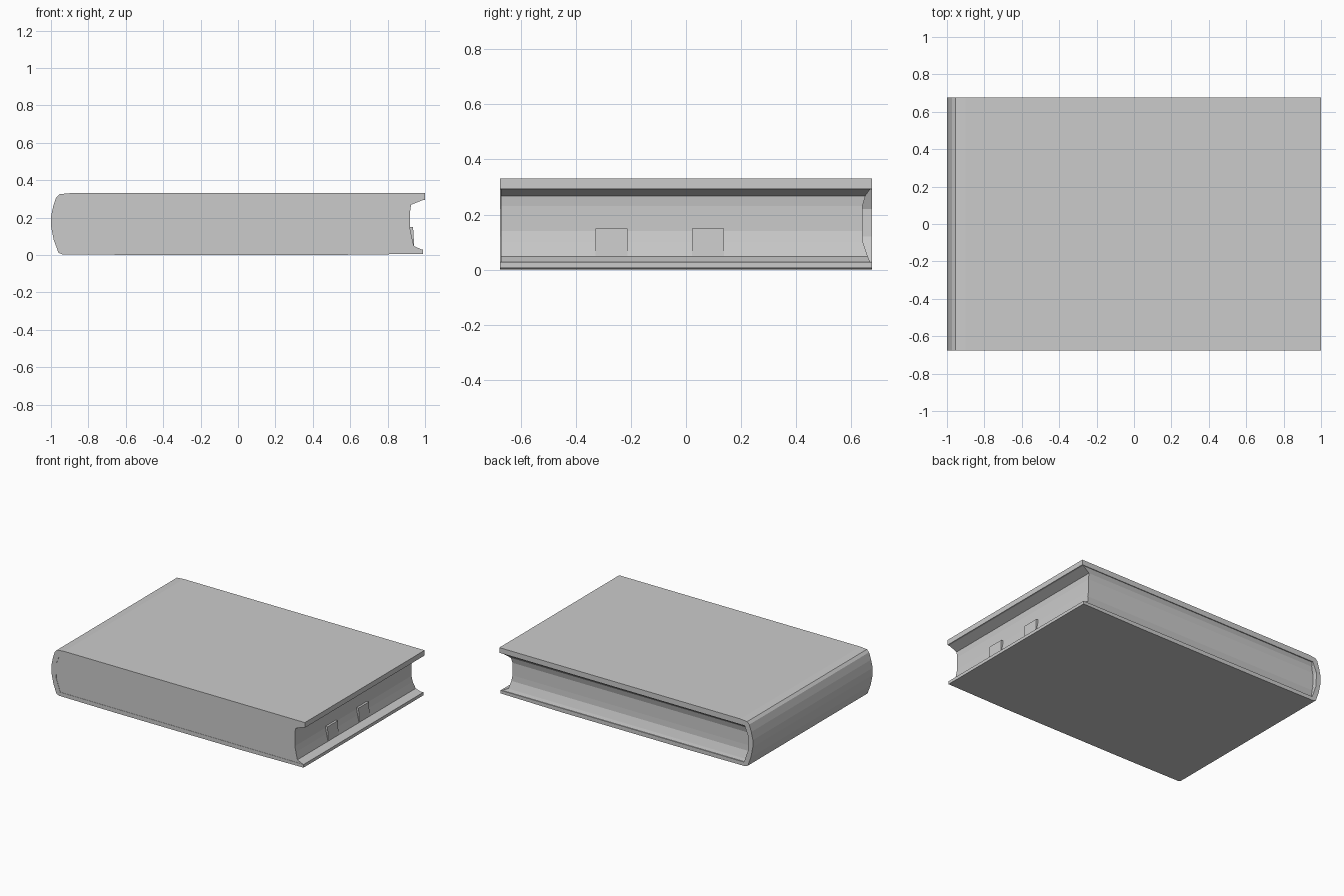
import bpy
import bmesh

if "Cube" in bpy.data.objects:
    bpy.data.objects.remove(bpy.data.objects["Cube"])

Y_FRONT, Y_BACK = -0.675, 0.675


def make_object(name, bm):
    bmesh.ops.recalc_face_normals(bm, faces=bm.faces)
    mesh = bpy.data.meshes.new(name)
    bm.to_mesh(mesh)
    bm.free()
    obj = bpy.data.objects.new(name, mesh)
    bpy.context.collection.objects.link(obj)
    return obj


def extrude_profile(name, points, y0, y1):
    bm = bmesh.new()
    face = bm.faces.new([bm.verts.new((x, y0, z)) for x, z in points])
    new = bmesh.ops.extrude_face_region(bm, geom=[face])["geom"]
    verts = [g for g in new if isinstance(g, bmesh.types.BMVert)]
    bmesh.ops.translate(bm, verts=verts, vec=(0, y1 - y0, 0))
    return make_object(name, bm)


def loft_levels(name, levels):
    bm = bmesh.new()
    rings = []
    for z, x0, x1, y0, y1 in levels:
        corners = ((x0, y0), (x1, y0), (x1, y1), (x0, y1))
        rings.append([bm.verts.new((x, y, z)) for x, y in corners])
    for a, b in zip(rings, rings[1:]):
        for i in range(4):
            j = (i + 1) % 4
            bm.faces.new((a[i], a[j], b[j], b[i]))
    bm.faces.new(rings[0])
    bm.faces.new(rings[-1])
    return make_object(name, bm)


# Cover: two boards and a rounded spine in one C-shaped section
outer = [(1, 0.33), (-0.90, 0.33), (-0.955, 0.325), (-0.972, 0.308),
         (-0.988, 0.26), (-1, 0.205), (-1, 0.155), (-0.985, 0.08),
         (-0.96, 0.012), (-0.94, 0.003), (-0.5, 0.0), (0.5, 0.0), (0.99, 0.006)]
inner = [(0.99, 0.028), (-0.93, 0.03), (-0.962, 0.12), (-0.965, 0.22),
         (-0.935, 0.29), (1, 0.293)]
extrude_profile("book_cover", outer + inner, Y_FRONT, Y_BACK)

# Pages: hollowed fore edge and back edge, flush with the cover in front
profile = [(0.025, 0.99, 0.67), (0.048, 0.94, 0.66), (0.10, 0.928, 0.643),
           (0.14, 0.92, 0.641), (0.23, 0.92, 0.641), (0.268, 0.925, 0.652),
           (0.296, 0.995, 0.672)]
levels = [(z, -0.955 if z < 0.05 else -0.97, x, Y_FRONT + 0.002, y)
          for z, x, y in profile]
loft_levels("page_block", levels)

# Two small tabs on the fore edge
for i, y in enumerate((-0.27, 0.08)):
    tab = [(0.90, 0.05), (0.942, 0.05), (0.936, 0.15), (0.90, 0.15)]
    extrude_profile(f"page_tab_{i + 1}", tab, y - 0.058, y + 0.058)
